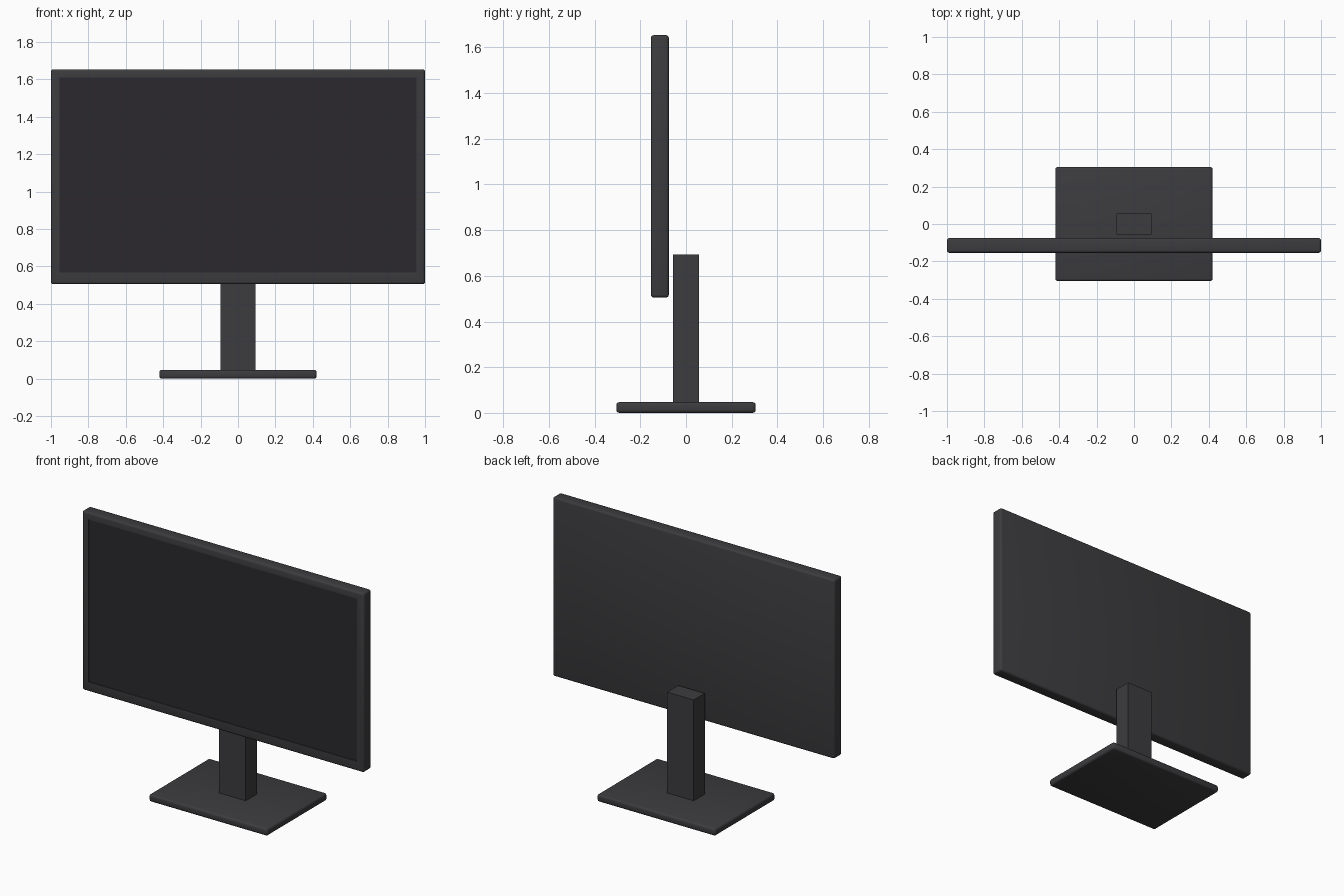
import bpy, bmesh

if "Cube" in bpy.data.objects:
    bpy.data.objects.remove(bpy.data.objects["Cube"])


def material(name, rgb):
    m = bpy.data.materials.new(name)
    m.diffuse_color = (*rgb, 1)
    m.use_nodes = True
    m.node_tree.nodes["Principled BSDF"].inputs["Base Color"].default_value = m.diffuse_color
    return m


body_mat = material("dark_plastic", (0.045, 0.045, 0.049))
screen_mat = material("dark_screen", (0.024, 0.022, 0.027))


def box(name, lo, hi, bevel=0.0, edit=None):
    """Box between two corners, with optional mesh edit and rounded edges."""
    bm = bmesh.new()
    bmesh.ops.create_cube(bm, size=1)
    for v in bm.verts:
        v.co = [(a + b) / 2 + c * (b - a) for a, b, c in zip(lo, hi, v.co)]
    if bevel:
        bmesh.ops.bevel(bm, geom=bm.edges[:], offset=bevel, segments=3,
                        profile=0.5, affect='EDGES')
    if edit:
        edit(bm)
    mesh = bpy.data.meshes.new(name)
    bm.to_mesh(mesh)
    bm.free()
    obj = bpy.data.objects.new(name, mesh)
    bpy.context.collection.objects.link(obj)
    mesh.materials.append(body_mat)
    bpy.context.view_layer.objects.active = obj
    obj.select_set(True)
    bpy.ops.object.shade_smooth_by_angle()
    obj.select_set(False)
    return obj


def cut_screen(bm):
    """Inset the front face into a bezel and sink the screen slightly."""
    front = min(bm.faces, key=lambda f: (round(f.calc_center_median().y, 4), -f.calc_area()))
    bmesh.ops.inset_region(bm, faces=[front], thickness=0.03)
    for v in front.verts:
        v.co.x = 0.954 if v.co.x > 0 else -0.954
        v.co.z = 1.61 if v.co.z > 1 else 0.567
    bmesh.ops.inset_region(bm, faces=[front], thickness=0.0005, depth=-0.004)
    front.material_index = 1


# Display panel with recessed screen
panel = box("display_panel", (-1, -0.154, 0.505), (1, -0.075, 1.654), 0.013, cut_screen)
panel.data.materials.append(screen_mat)

# Stand column, just behind the panel
box("stand_column", (-0.094, -0.056, 0.04), (0.094, 0.056, 0.694))

# Flat foot plate
box("stand_base", (-0.42, -0.305, 0), (0.42, 0.305, 0.047), 0.013)
